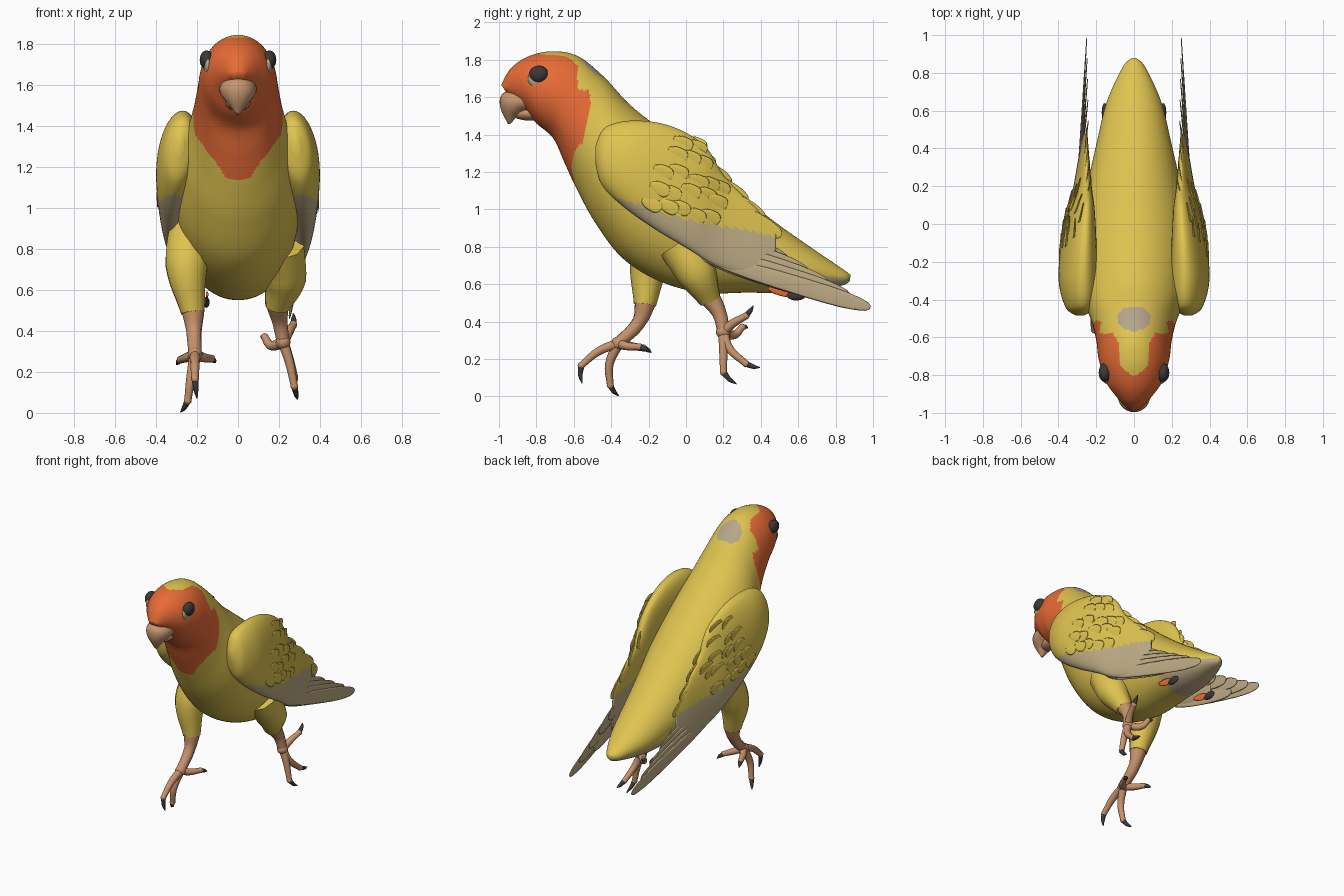
import bpy, bmesh, math, random
from mathutils import Vector
from mathutils.bvhtree import BVHTree

if "Cube" in bpy.data.objects:
    bpy.data.objects.remove(bpy.data.objects["Cube"])
random.seed(4)


def material(name, rgb):
    m = bpy.data.materials.new(name)
    m.use_nodes = True
    m.diffuse_color = (*rgb, 1)
    m.node_tree.nodes["Principled BSDF"].inputs["Base Color"].default_value = (*rgb, 1)
    return m


YELLOW = material("yellow_plumage", (0.74, 0.55, 0.08))
ORANGE = material("orange_face", (0.82, 0.15, 0.038))
TAN = material("tan_flight_feathers", (0.53, 0.42, 0.24))
GREY = material("grey_patch", (0.47, 0.38, 0.26))
SKIN = material("leg_skin", (0.57, 0.29, 0.15))
BEAK = material("beak_horn", (0.56, 0.31, 0.165))
DARK = material("dark_eye_claw", (0.045, 0.04, 0.038))


def finish(name, mesh, mats, rule=None):
    """Link a mesh, smooth it and colour faces by a rule on their centre."""
    ob = bpy.data.objects.new(name, mesh)
    bpy.context.collection.objects.link(ob)
    mesh.materials.clear()
    for m in mats:
        mesh.materials.append(m)
    for p in mesh.polygons:
        p.use_smooth = True
        p.material_index = rule(p.center) if rule else 0
    return ob


def catmull(a, b, c, d, t):
    return 0.5 * (2 * b + (c - a) * t + (2 * a - 5 * b + 4 * c - d) * t * t
                  + (3 * b - a - 3 * c + d) * t ** 3)


def loft(name, stations, mats, rule=None, steps=4, segs=24):
    """Skin ellipses given as (top point, bottom point, half thickness in x)."""
    rows = [tuple(t) + tuple(b) + (w,) for t, b, w in stations]
    rows = [rows[0]] + rows + [rows[-1]]
    smooth = []
    for i in range(1, len(rows) - 2):
        for k in range(steps):
            smooth.append([catmull(*q, k / steps) for q in zip(*rows[i - 1:i + 3])])
    smooth.append(rows[-1])
    bm = bmesh.new()
    rings = []
    for r in smooth:
        top, bot = Vector(r[:3]), Vector(r[3:6])
        mid, up = (top + bot) / 2, (top - bot) / 2
        side = Vector((max(r[6], 0.001), 0, 0))
        angles = [2 * math.pi * j / segs for j in range(segs)]
        rings.append([bm.verts.new(mid + up * math.cos(a) + side * math.sin(a)) for a in angles])
    for a, b in zip(rings, rings[1:]):
        for j in range(segs):
            k = (j + 1) % segs
            bm.faces.new((a[j], a[k], b[k], b[j]))
    bm.faces.new(rings[0])
    bm.faces.new(rings[-1])
    bmesh.ops.recalc_face_normals(bm, faces=bm.faces)
    mesh = bpy.data.meshes.new(name)
    bm.to_mesh(mesh)
    bm.free()
    return finish(name, mesh, mats, rule)


def flat(rows):
    """Stations lying on the centre plane: top y z, bottom y z, half width."""
    return [((0, a, b), (0, c, d), w) for a, b, c, d, w in rows]


def tube(name, points, radii, mat):
    """Tapered limb along a smooth path."""
    cu = bpy.data.curves.new(name, "CURVE")
    cu.dimensions = "3D"
    cu.bevel_depth = 1
    cu.bevel_resolution = 3
    cu.resolution_u = 6
    cu.use_fill_caps = True
    sp = cu.splines.new("BEZIER")
    sp.bezier_points.add(len(points) - 1)
    for bp, p, r in zip(sp.bezier_points, points, radii):
        bp.co, bp.radius = p, r
        bp.handle_left_type = bp.handle_right_type = "AUTO"
    tmp = bpy.data.objects.new(name + "_path", cu)
    bpy.context.collection.objects.link(tmp)
    bpy.context.view_layer.update()
    dg = bpy.context.evaluated_depsgraph_get()
    mesh = bpy.data.meshes.new_from_object(tmp.evaluated_get(dg))
    bpy.data.objects.remove(tmp)
    return finish(name, mesh, [mat])


def ball(name, loc, scale, mat):
    bm = bmesh.new()
    bmesh.ops.create_uvsphere(bm, u_segments=20, v_segments=12, radius=1)
    for v in bm.verts:
        v.co = Vector(loc) + v.co * Vector(scale)
    mesh = bpy.data.meshes.new(name)
    bm.to_mesh(mesh)
    bm.free()
    return finish(name, mesh, [mat])


def feather(name, base, tip, width, mat, thick=0.006):
    """Thin rounded blade standing in the side plane."""
    base, tip = Vector(base), Vector(tip)
    d = tip - base
    up = Vector((0, -d.z, d.y)).normalized() * width
    shape = [(0, 0.4), (0.3, 0.9), (0.75, 1), (0.95, 0.65), (1, 0.2)]
    rows = [(base + d * t + up * w, base + d * t - up * w, thick * (1.1 - 0.7 * t)) for t, w in shape]
    return loft(name, rows, [mat], steps=3, segs=10)


# Body, head and tail in one skin
def body_colour(c):
    x, y, z = abs(c.x), c.y, c.z
    if y > 0.45 and z < 0.72 - 0.1 * y:
        return 2
    if z > 1.6 and (x / 0.09) ** 2 + ((y + 0.5) / 0.065) ** 2 < 1:
        return 3
    crown = 0.075 + 0.6 * max(0, y + 0.64) - 1.2 * max(0, -0.75 - y)
    if z > 1.7 and -0.8 < y < -0.58 and x < crown:
        return 0
    edge = -0.58 if z > 1.64 else -0.51 - 0.2 * abs(1.58 - z)
    return 1 if y < edge and x < 0.72 * (z - 1.07) else 0


loft("body", flat([
    (-0.988, 1.665, -0.96, 1.625, 0.035), (-0.94, 1.75, -0.86, 1.53, 0.10),
    (-0.85, 1.815, -0.80, 1.46, 0.155), (-0.72, 1.845, -0.71, 1.38, 0.187),
    (-0.58, 1.82, -0.65, 1.25, 0.20), (-0.44, 1.71, -0.58, 1.10, 0.225),
    (-0.30, 1.56, -0.48, 0.92, 0.27), (-0.10, 1.40, -0.34, 0.74, 0.30),
    (0.10, 1.24, -0.15, 0.62, 0.29), (0.30, 1.07, 0.08, 0.555, 0.25),
    (0.50, 0.915, 0.33, 0.555, 0.20), (0.70, 0.775, 0.58, 0.555, 0.145),
    (0.84, 0.68, 0.82, 0.59, 0.06), (0.88, 0.65, 0.875, 0.615, 0.012)]),
    [YELLOW, ORANGE, TAN, GREY], body_colour, steps=13, segs=120)

# Hooked beak
loft("upper_beak", flat([
    (-0.84, 1.63, -0.83, 1.53, 0.092), (-0.93, 1.64, -0.875, 1.515, 0.09),
    (-0.988, 1.61, -0.895, 1.50, 0.076), (-0.992, 1.54, -0.91, 1.49, 0.05),
    (-0.95, 1.455, -0.935, 1.46, 0.01)]), [BEAK])
loft("lower_beak", flat([
    (-0.79, 1.56, -0.78, 1.475, 0.065), (-0.87, 1.55, -0.85, 1.475, 0.057),
    (-0.925, 1.54, -0.905, 1.485, 0.035)]), [BEAK])

# Wing sections: top y z, bottom y z, top x, bottom x, half thickness
WING = [(-0.485, 1.34, -0.485, 1.25, 0.28, 0.29, 0.02),
        (-0.43, 1.44, -0.45, 1.13, 0.27, 0.30, 0.075),
        (-0.28, 1.475, -0.33, 1.01, 0.27, 0.32, 0.10),
        (-0.08, 1.445, -0.16, 0.89, 0.26, 0.33, 0.09),
        (0.10, 1.34, 0.01, 0.79, 0.25, 0.325, 0.07),
        (0.21, 1.17, 0.16, 0.70, 0.25, 0.30, 0.045),
        (0.38, 1.00, 0.36, 0.64, 0.25, 0.28, 0.022),
        (0.48, 0.88, 0.48, 0.61, 0.25, 0.265, 0.008)]

for side, s in (("left", 1), ("right", -1)):
    wing = loft(side + "_wing", [((s * tx, a, b), (s * bx, c, d), w) for a, b, c, d, tx, bx, w in WING],
                [YELLOW, TAN], lambda c: int(c.z < 0.95 - 0.29 * min(c.y, 0) - 0.2 * max(c.y, 0)),
                steps=8, segs=56)

    # Long flight feathers, then the yellow row above them
    for i in range(5):
        feather(f"{side}_primary_{i}", (s * 0.305, 0.08, 0.75 + 0.04 * i),
                (s * (0.25 - 0.002 * i), 0.985 - 0.11 * i, 0.475 + 0.062 * i), 0.048, TAN)
    feather(side + "_short_primary", (s * 0.295, 0.08, 0.745), (s * 0.252, 0.7, 0.555), 0.045, TAN)
    for i in range(4):
        feather(f"{side}_secondary_{i}", (s * 0.285, 0.02 - 0.02 * i, 1.12 + 0.06 * i),
                (s * (0.25 - 0.008 * i), 0.51 - 0.09 * i, 0.86 + 0.09 * i), 0.05, YELLOW)

    # Overlapping covert feathers laid on the wing surface
    tree = BVHTree.FromPolygons([v.co for v in wing.data.vertices],
                                [p.vertices for p in wing.data.polygons])

    def on_wing(y, z):
        return tree.ray_cast(Vector((s, y, z)), Vector((-s, 0, 0)))[0]

    for row in range(5):
        for i in range(5):
            y = -0.22 + 0.075 * row + 0.035 * i + random.uniform(-0.025, 0.025)
            z = 1.07 + 0.08 * i - 0.02 * row + random.uniform(-0.02, 0.02)
            a, b = on_wing(y, z), on_wing(y + 0.10, z - 0.05)
            if a and b:
                a.x -= s * 0.004
                b.x += s * 0.004
                feather(f"{side}_covert_{row}_{i}", a, b, 0.036, YELLOW)

    # Eye, bare eye ring, nostril and dark feather tip beside the vent
    ball(side + "_eye_ring", (s * 0.148, -0.79, 1.698), (0.02, 0.056, 0.05), GREY)
    ball(side + "_eye", (s * 0.153, -0.787, 1.723), (0.034, 0.05, 0.046), DARK)
    ball(side + "_nostril", (s * 0.073, -0.922, 1.685), (0.009, 0.008, 0.007), DARK)
    feather(side + "_vent_feather", (s * 0.15, 0.44, 0.58), (s * 0.155, 0.56, 0.55), 0.025, ORANGE)
    ball(side + "_vent_tip", (s * 0.155, 0.59, 0.54), (0.016, 0.05, 0.027), DARK)

# Legs: thigh path, shank path, toes as (middle, end, claw tip)
LEGS = {
    "right": ([(-0.22, -0.10, 0.90), (-0.25, -0.19, 0.72), (-0.22, -0.22, 0.49)],
              [(-0.22, -0.215, 0.51), (-0.215, -0.25, 0.40), (-0.21, -0.36, 0.285)],
              [((-0.21, -0.47, 0.24), (-0.21, -0.56, 0.165), (-0.20, -0.555, 0.07)),
               ((-0.23, -0.41, 0.17), (-0.245, -0.405, 0.06), (-0.28, -0.36, 0.004)),
               ((-0.25, -0.30, 0.27), (-0.28, -0.23, 0.26), (-0.30, -0.185, 0.235)),
               ((-0.17, -0.32, 0.27), (-0.13, -0.25, 0.265), (-0.11, -0.20, 0.245))]),
    "left": ([(0.205, -0.03, 0.81), (0.225, 0.06, 0.655), (0.19, 0.13, 0.515)],
             [(0.19, 0.12, 0.54), (0.205, 0.18, 0.44), (0.22, 0.20, 0.345)],
             [((0.245, 0.25, 0.39), (0.27, 0.32, 0.43), (0.27, 0.36, 0.485)),
              ((0.16, 0.26, 0.33), (0.13, 0.30, 0.37), (0.115, 0.33, 0.365)),
              ((0.25, 0.20, 0.25), (0.275, 0.20, 0.13), (0.29, 0.27, 0.067)),
              ((0.25, 0.23, 0.26), (0.275, 0.32, 0.175), (0.28, 0.395, 0.155))]),
}
for side, (thigh, shank, toes) in LEGS.items():
    tube(side + "_thigh", thigh, (0.12, 0.108, 0.06), YELLOW)
    tube(side + "_shank", shank, (0.058, 0.038, 0.032), SKIN)
    ball(side + "_foot", shank[-1], (0.036, 0.04, 0.036), SKIN)
    for i, (mid, end, claw) in enumerate(toes):
        tube(f"{side}_toe_{i}", (shank[-1], mid, end), (0.028, 0.023, 0.018), SKIN)
        ball(f"{side}_toe_pad_{i}", end, (0.019, 0.019, 0.019), SKIN)
        bend = (Vector(end) + Vector(claw)) / 2 + (Vector(end) - Vector(mid)) * 0.08
        tube(f"{side}_claw_{i}", (end, bend, claw), (0.017, 0.012, 0.003), DARK)
